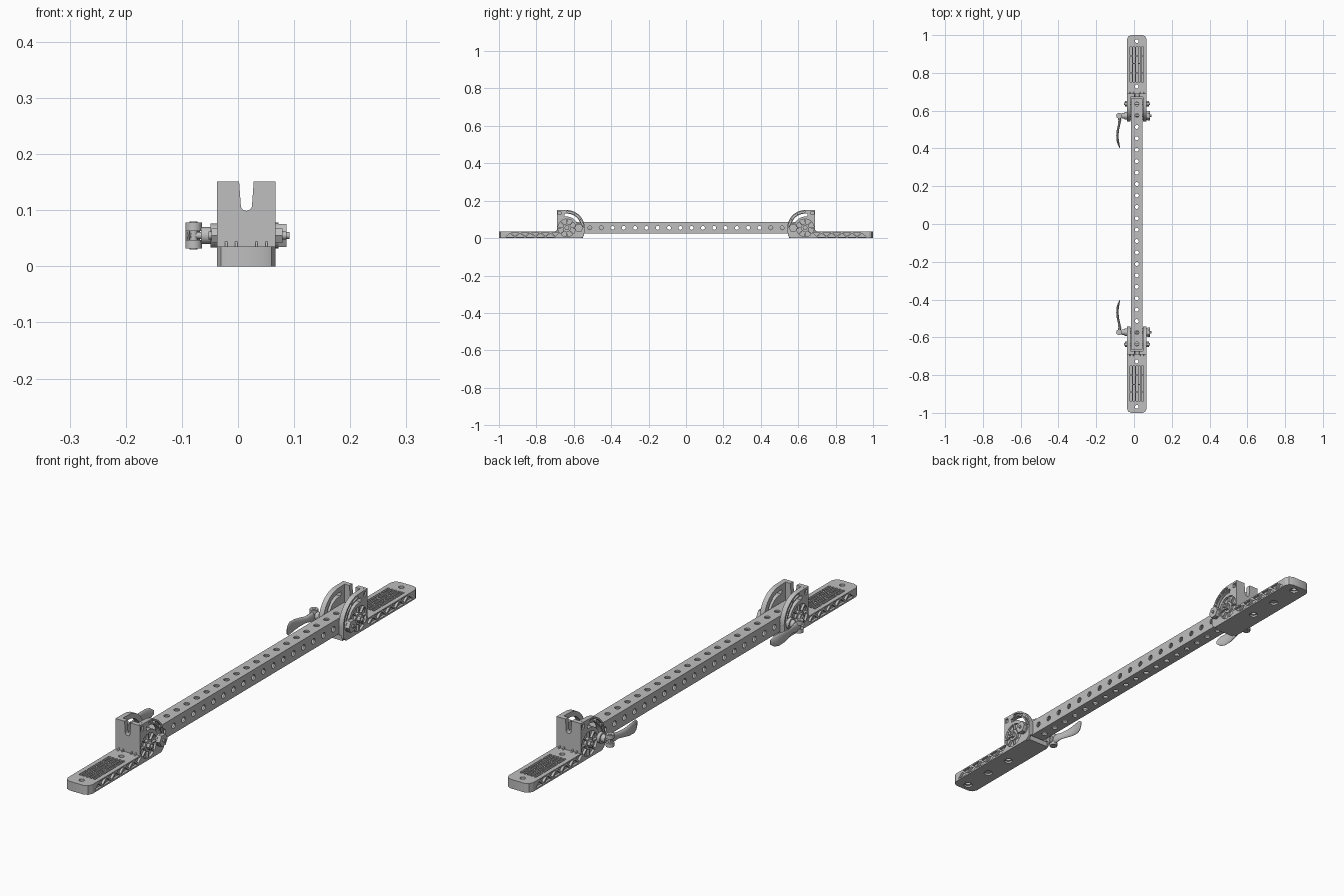
import bpy, bmesh
from math import sin, cos, pi, radians
from mathutils import Matrix, Vector

if "Cube" in bpy.data.objects:
    bpy.data.objects.remove(bpy.data.objects["Cube"], do_unlink=True)

grey = bpy.data.materials.new("metal grey")
grey.use_nodes = True
COLOUR = (0.52, 0.52, 0.52, 1)
grey.diffuse_color = COLOUR
grey.node_tree.nodes["Principled BSDF"].inputs["Base Color"].default_value = COLOUR

CX = 0.015                      # centre line of the bar
LEFT, RIGHT = CX - 0.052, CX + 0.052
PY, PZ = -0.637, 0.055          # pivot
BY = -0.573                     # clamp bolt
D = 0.009                       # depth of the side pockets


def place(p, t, axis):
    return Vector({"x": (t, *p), "y": (p[0], t, p[1]), "z": (*p, t)}[axis])


def prism(bm, pts, axis, a, b):
    """Extrude a 2D outline along an axis from a to b."""
    low = [bm.verts.new(place(p, a, axis)) for p in pts]
    high = [bm.verts.new(place(p, b, axis)) for p in pts]
    faces = [bm.faces.new(low), bm.faces.new(high)]
    for i in range(len(pts)):
        j = (i + 1) % len(pts)
        faces.append(bm.faces.new((low[i], low[j], high[j], high[i])))
    bmesh.ops.recalc_face_normals(bm, faces=faces)


def rect(u0, u1, v0, v1):
    return [(u0, v0), (u1, v0), (u1, v1), (u0, v1)]


def arc(u, v, r, start=0, end=360, n=20):
    steps = n if end - start == 360 else n + 1
    return [(u + r * cos(radians(start + (end - start) * i / n)),
             v + r * sin(radians(start + (end - start) * i / n))) for i in range(steps)]


def sector(r0, r1, a0, a1, n=8):
    return arc(PY, PZ, r1, a0, a1, n) + arc(PY, PZ, r0, a1, a0, n)


def add(name, me):
    me.name = name
    me.materials.clear()
    me.materials.append(grey)
    ob = bpy.data.objects.new(name, me)
    bpy.context.collection.objects.link(ob)
    return ob


def make(name, shapes):
    """Object made of prisms, each given as (outline, axis, from, to)."""
    bm = bmesh.new()
    for s in shapes:
        prism(bm, *s)
    me = bpy.data.meshes.new(name)
    bm.to_mesh(me)
    bm.free()
    return add(name, me)


def evaluated_mesh(ob):
    dg = bpy.context.evaluated_depsgraph_get()
    return bpy.data.meshes.new_from_object(ob.evaluated_get(dg))


def cut(ob, shapes):
    cutter = make("cutter", shapes)
    cutter.hide_render = True
    mod = ob.modifiers.new("cut", "BOOLEAN")
    mod.operation, mod.solver, mod.object = "DIFFERENCE", "EXACT", cutter
    me = evaluated_mesh(ob)
    ob.modifiers.clear()
    ob.data = me
    bpy.data.objects.remove(cutter, do_unlink=True)


def finish(ob, mirror=True):
    bpy.ops.object.select_all(action="DESELECT")
    ob.select_set(True)
    bpy.context.view_layer.objects.active = ob
    bpy.ops.object.shade_smooth_by_angle(angle=radians(35))
    if mirror:
        m = ob.modifiers.new("mirror", "MIRROR")
        m.use_axis = (False, True, False)
        m.use_mirror_merge = False


def plate(name, outline, openings, axis, a, b):
    """Flat plate with openings, from a filled 2D curve drawn ten times larger."""
    cu = bpy.data.curves.new(name, "CURVE")
    cu.dimensions, cu.fill_mode, cu.extrude = "2D", "BOTH", 1
    for pts in [outline] + openings:
        sp = cu.splines.new("POLY")
        sp.points.add(len(pts) - 1)
        for point, p in zip(sp.points, pts):
            point.co = (10 * p[0], 10 * p[1], 0, 1)
        sp.use_cyclic_u = True
    tmp = bpy.data.objects.new(name, cu)
    bpy.context.collection.objects.link(tmp)
    me = evaluated_mesh(tmp)
    bpy.data.objects.remove(tmp, do_unlink=True)
    bpy.data.curves.remove(cu)
    bm = bmesh.new()
    bm.from_mesh(me)
    for v in bm.verts:
        v.co = place((v.co.x / 10, v.co.y / 10), a if v.co.z < 0 else b, axis)
    bmesh.ops.remove_doubles(bm, verts=bm.verts, dist=0.00001)
    bmesh.ops.recalc_face_normals(bm, faces=bm.faces)
    bm.to_mesh(me)
    bm.free()
    finish(add(name, me))


# Perforated square tube
bar = make("bar", [(rect(CX - 0.03, CX + 0.03, 0.025, 0.085), "y", -0.665, 0.665)])
cut(bar, [(rect(CX - 0.024, CX + 0.024, 0.031, 0.079), "y", -0.7, 0.7)])
holes = [s * (0.03 + 0.0605 * k) for k in range(11) for s in (-1, 1)]
cut(bar, [(arc(y, 0.055, 0.0105, n=16), "x", -0.1, 0.1) for y in holes])
cut(bar, [(arc(CX, y, 0.0105, n=16), "z", -0.1, 0.2) for y in holes])
finish(bar, mirror=False)


# Foot core in three layers: counterbores, screw holes, grooved top
def plan(end):
    side = [(0.043, end), (0.043, -0.978), (0.052, -0.978), (0.045, -0.993), (0.030, -1)]
    return [(CX + x, y) for x, y in side] + [(CX - x, y) for x, y in side[::-1]]


screws = [arc(CX, y, 0.010) for y in (-0.968, -0.728)]
bores = [arc(CX, y, 0.016) for y in (-0.968, -0.848, -0.728)]
grooves = []
for k, x in enumerate((-0.03, -0.015, 0, 0.015, 0.03)):
    ends = (-0.94, -0.85, -0.75) if k % 2 else (-0.94, -0.89, -0.80, -0.75)
    for y0, y1 in zip(ends, ends[1:]):
        grooves.append(rect(CX + x - 0.005, CX + x + 0.005, y0 + 0.003, y1 - 0.003))
plate("foot_sole", plan(-0.55), bores, "z", 0, 0.007)
plate("foot_core", plan(-0.55), screws, "z", 0.007, 0.02)
plate("foot_top", plan(-0.672), screws + grooves, "z", 0.02, 0.035)

# Notched end wall
notch = arc(CX, 0.109, 0.01, 180, 360, 10)
wall = [(LEFT + D, 0.151), (LEFT + D, 0.035), (RIGHT - D, 0.035), (RIGHT - D, 0.151),
        (CX + 0.013, 0.151)] + notch[::-1] + [(CX - 0.013, 0.151)]
plate("end_wall", wall, [], "y", -0.69, -0.672)

# Cheeks: slotted inner plate, and an outer skin with fan and truss openings
slot = sector(0.06, 0.076, -8, 100, 16)
crown = arc(PY, PZ, 0.095, 0, 90, 16)
inner = [(-0.672, 0.02), (-0.545, 0.02)] + crown + [(-0.672, 0.151)]
outer = [(-0.978, 0), (-0.56, 0), (-0.545, 0.012)] + crown
outer += [(-0.69, 0.151), (-0.69, 0.035), (-0.978, 0.035)]
openings = [sector(0.022, 0.047, a + 4, a + 41) for a in range(0, 360, 45)]
openings += [sector(0.081, 0.089, a, a + 26) for a in (3, 33, 63)]
openings += [slot, rect(-0.684, -0.668, 0.125, 0.143)]
for i in range(5):
    y = -0.968 + i * 0.054
    openings.append([(y + 0.004, 0.006), (y + 0.05, 0.006), (y + 0.027, 0.025)])
    openings.append([(y + 0.033, 0.030), (y + 0.075, 0.030), (y + 0.054, 0.011)])
for side, x, s in (("right", LEFT, 1), ("left", RIGHT, -1)):
    lo, mid, hi = x, x + s * D, x + s * 0.019
    plate(side + "_cheek_skin", outer, openings, "x", lo, mid)
    plate(side + "_cheek", inner, [slot], "x", mid, hi)

# Small gussets where the end wall meets the foot
gusset = [(-0.689, 0.034), (-0.701, 0.034), (-0.689, 0.045)]
finish(make("wall_gussets", [(gusset, "x", CX + k * 0.018 - 0.002, CX + k * 0.018 + 0.002)
                             for k in (-2, -1, 1, 2)]))

# Pivot bolt with hex head and nut
finish(make("pivot_bolt", [
    (arc(PY, PZ, 0.007, n=16), "x", -0.053, 0.086),
    (arc(PY, PZ, 0.014, n=6), "x", LEFT - 0.010, LEFT),
    (arc(PY, PZ, 0.014, n=6), "x", RIGHT, RIGHT + 0.012)]))

# Clamp bolt, washers and adjusting nut
finish(make("clamp_bolt", [
    (arc(BY, PZ, 0.006, n=16), "x", -0.085, 0.092),
    (arc(BY, PZ, 0.023), "x", RIGHT, RIGHT + 0.005),
    (arc(BY, PZ, 0.024, n=6), "x", RIGHT + 0.005, RIGHT + 0.019),
    (arc(BY, PZ, 0.021), "x", LEFT - 0.012, LEFT),
    (arc(BY, PZ, 0.015), "x", -0.066, LEFT - 0.012)]))

# Forked cam head with its pin
finish(make("cam_head", [
    (arc(-0.079, BY, 0.015), "z", 0.032, 0.047),
    (arc(-0.079, BY, 0.015), "z", 0.063, 0.078),
    (arc(-0.079, BY, 0.007, n=12), "z", 0.030, 0.080)]))

# Curved paddle lever lofted through oval sections: x, y, half thickness, half height
sections = [(-0.080, -0.572, 0.008, 0.018), (-0.075, -0.55, 0.008, 0.018),
            (-0.079, -0.525, 0.006, 0.013), (-0.085, -0.50, 0.006, 0.016),
            (-0.088, -0.47, 0.006, 0.021), (-0.086, -0.44, 0.006, 0.024),
            (-0.081, -0.42, 0.005, 0.021), (-0.075, -0.403, 0.002, 0.008)]
bm = bmesh.new()
rings = [[bm.verts.new((x + t * cos(pi * i / 8), y, PZ + h * sin(pi * i / 8)))
          for i in range(16)] for x, y, t, h in sections]
for r0, r1 in zip(rings, rings[1:]):
    for i in range(16):
        bm.faces.new((r0[i - 1], r0[i], r1[i], r1[i - 1]))
bm.faces.new(rings[0])
bm.faces.new(rings[-1])
bmesh.ops.recalc_face_normals(bm, faces=bm.faces)
lever = bpy.data.meshes.new("clamp_lever")
bm.to_mesh(lever)
bm.free()
finish(add("clamp_lever", lever))
